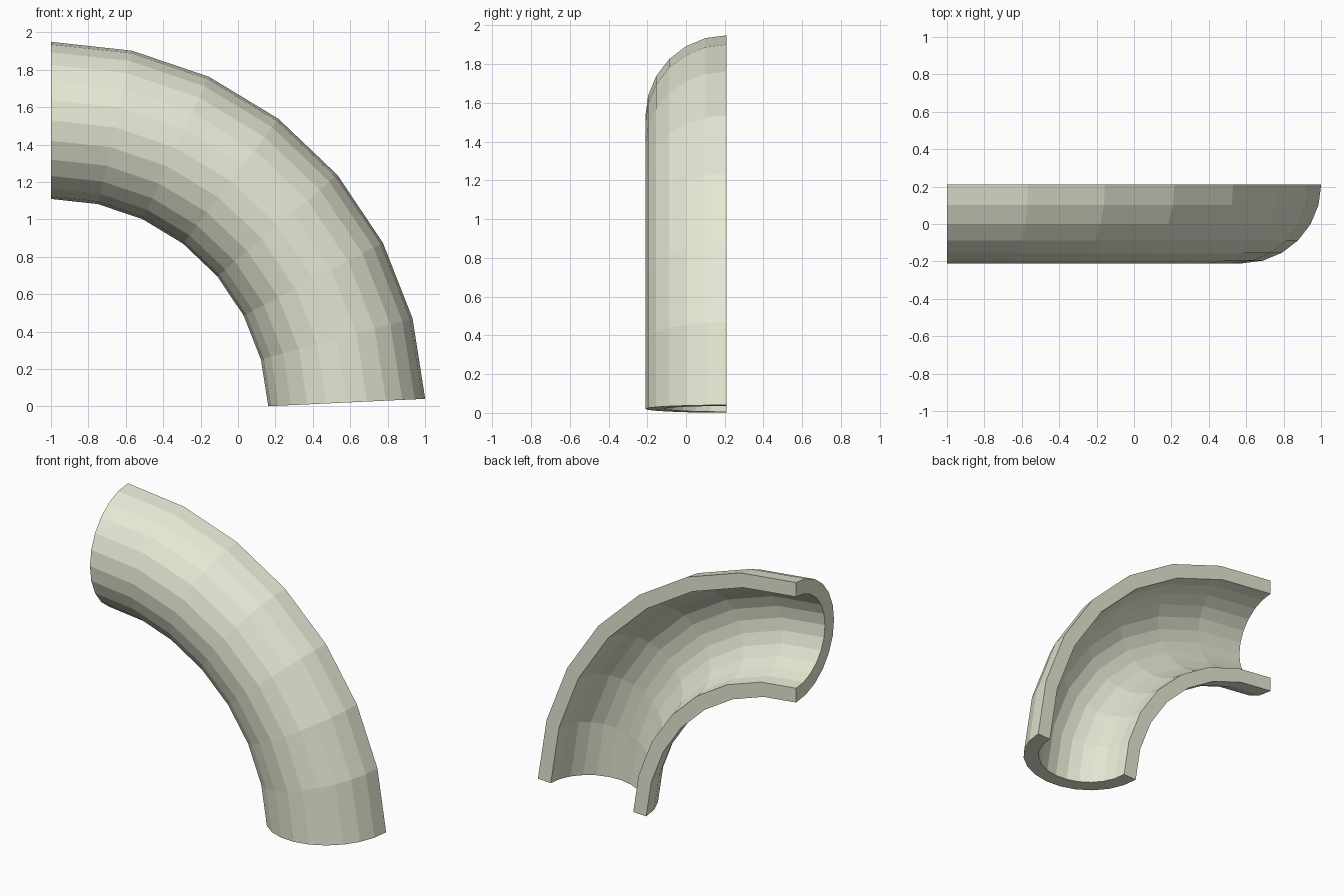
import bpy, bmesh
from math import sin, cos, pi, radians

if "Cube" in bpy.data.objects:
    bpy.data.objects.remove(bpy.data.objects["Cube"])

SIDES, STEPS = 12, 7                  # facets around the half pipe, segments along the bend
OUTER, INNER = 0.42, 0.32             # pipe radii
BEND, SWEEP = 1.583, radians(87.3)    # bend radius and angle
CX, CY, CZ = -1.0, 0.21, -0.054       # bend centre, on the open cut plane


def arc(radius):
    """Half circle as (offset across the bend, depth behind the cut plane)."""
    return [(radius * cos(pi * i / SIDES), radius * sin(pi * i / SIDES))
            for i in range(SIDES + 1)]


# Half-ring profile: outer arc one way, inner arc back
profile = arc(OUTER) + arc(INNER)[::-1]
n = len(profile)

bm = bmesh.new()
rings = []
for s in range(STEPS + 1):
    a = SWEEP * s / STEPS
    rings.append([bm.verts.new((CX + (BEND + r) * sin(a), CY - d,
                                CZ + (BEND + r) * cos(a))) for r, d in profile])

# Inner, outer and cut walls
for r0, r1 in zip(rings, rings[1:]):
    for i in range(n):
        j = (i + 1) % n
        bm.faces.new((r0[i], r0[j], r1[j], r1[i]))

# End faces
for ring in (rings[0], rings[-1]):
    for i in range(SIDES):
        bm.faces.new((ring[i], ring[i + 1], ring[n - 2 - i], ring[n - 1 - i]))

bmesh.ops.recalc_face_normals(bm, faces=bm.faces[:])
mesh = bpy.data.meshes.new("half_pipe_bend")
bm.to_mesh(mesh)
bm.free()

# Cream finish
mat = bpy.data.materials.new("cream")
mat.diffuse_color = (0.80, 0.80, 0.66, 1)
mat.use_nodes = True
mat.node_tree.nodes["Principled BSDF"].inputs["Base Color"].default_value = mat.diffuse_color
mesh.materials.append(mat)

pipe = bpy.data.objects.new("half_pipe_bend", mesh)
bpy.context.collection.objects.link(pipe)
